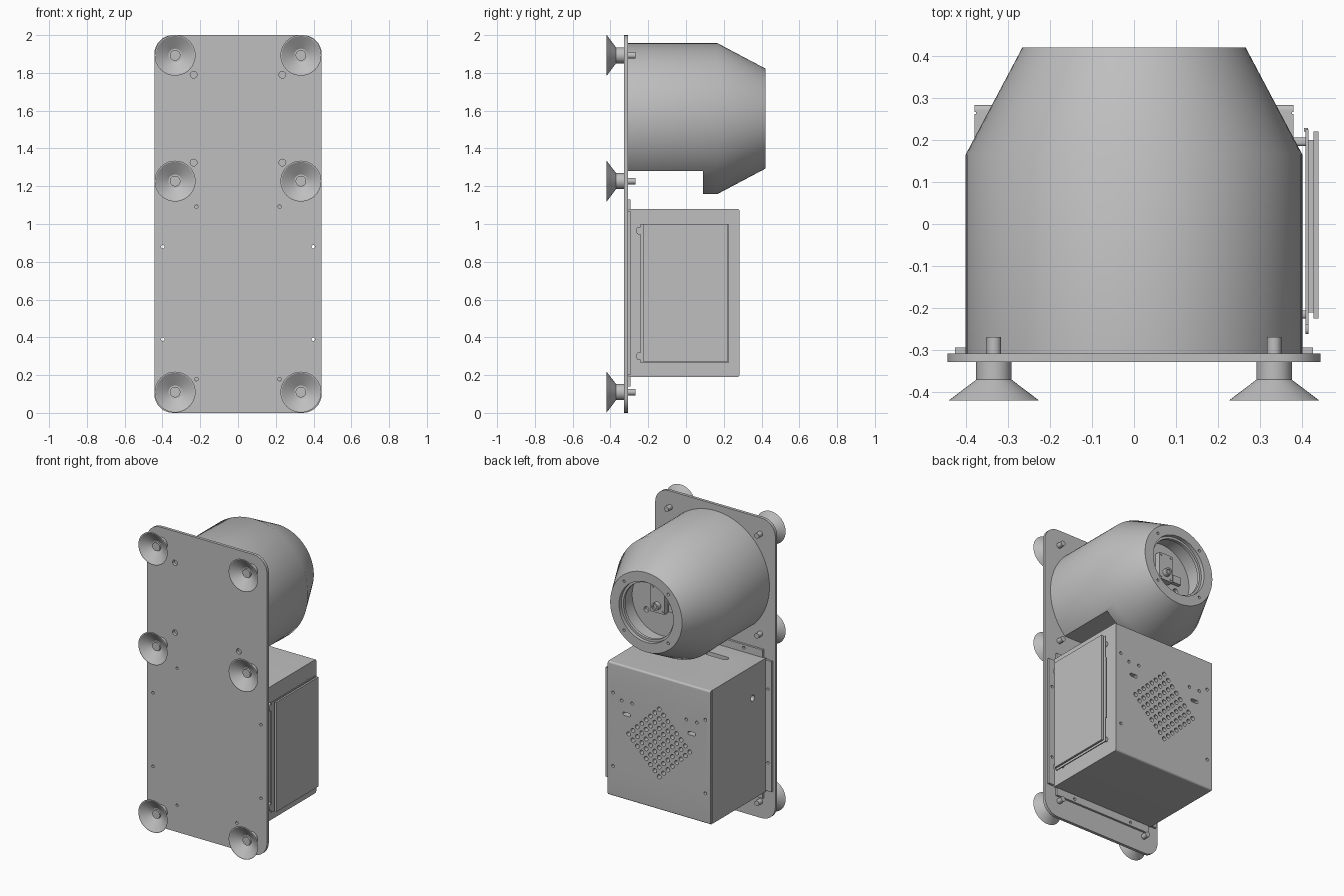
import bpy, bmesh, math
from mathutils import Matrix, Vector

old = bpy.data.objects.get("Cube")
if old:
    bpy.data.objects.remove(old, do_unlink=True)

GREY = (0.52, 0.52, 0.52, 1)
metal = bpy.data.materials.new("light grey")
metal.use_nodes = True
metal.diffuse_color = GREY
metal.node_tree.nodes["Principled BSDF"].inputs["Base Color"].default_value = GREY


def finish(name, bm):
    bmesh.ops.recalc_face_normals(bm, faces=bm.faces[:])
    mesh = bpy.data.meshes.new(name)
    bm.to_mesh(mesh)
    bm.free()
    mesh.materials.append(metal)
    ob = bpy.data.objects.new(name, mesh)
    bpy.context.collection.objects.link(ob)
    smooth(ob)
    return ob


def smooth(ob):
    for p in ob.data.polygons:
        p.use_smooth = True
    ob.data.set_sharp_from_angle(angle=math.radians(28))


def add_box(bm, lo, hi, axis=None, radius=0):
    """Box between two corners, edges along one axis optionally rounded."""
    lo, hi = Vector(lo), Vector(hi)
    m = Matrix.Translation((lo + hi) / 2) @ Matrix.Diagonal((*(hi - lo), 1))
    verts = bmesh.ops.create_cube(bm, size=1, matrix=m)["verts"]
    if axis is not None:
        edges = {e for v in verts for e in v.link_edges
                 if abs((e.verts[0].co - e.verts[1].co).normalized()[axis]) > 0.9}
        bmesh.ops.bevel(bm, geom=list(edges), offset=radius, segments=8,
                        profile=0.5, affect='EDGES')


def add_cyl(bm, centre, radius, depth, axis=1):
    turn = {0: Matrix.Rotation(math.pi / 2, 4, 'Y'),
            1: Matrix.Rotation(math.pi / 2, 4, 'X'), 2: Matrix()}[axis]
    bmesh.ops.create_cone(bm, cap_ends=True, segments=20, radius1=radius, radius2=radius,
                          depth=depth, matrix=Matrix.Translation(centre) @ turn)


def box(name, lo, hi, axis=None, radius=0):
    bm = bmesh.new()
    add_box(bm, lo, hi, axis, radius)
    return finish(name, bm)


def lathe(name, profile, x, z, steps):
    """Turn (radius, y) points around an axis along y."""
    bm = bmesh.new()
    verts = [bm.verts.new((r, y, 0)) for r, y in profile]
    edges = [bm.edges.new(pair) for pair in zip(verts, verts[1:])]
    bmesh.ops.spin(bm, geom=verts + edges, cent=(0, 0, 0), axis=(0, 1, 0),
                   angle=math.tau, steps=steps)
    bmesh.ops.remove_doubles(bm, verts=bm.verts[:], dist=0.0001)
    bmesh.ops.translate(bm, verts=bm.verts[:], vec=(x, 0, z))
    return finish(name, bm)


def cut(ob, bm):
    """Subtract the cutter mesh from a part and bake the result."""
    cutter = finish("cutter", bm)
    cutter.hide_render = True
    mod = ob.modifiers.new("cut", 'BOOLEAN')
    mod.operation, mod.solver, mod.object = 'DIFFERENCE', 'EXACT', cutter
    deps = bpy.context.evaluated_depsgraph_get()
    baked = bpy.data.meshes.new_from_object(ob.evaluated_get(deps))
    ob.modifiers.clear()
    ob.data = baked
    bpy.data.objects.remove(cutter, do_unlink=True)
    smooth(ob)


SIDES = (-1, 1)
BACK = 0.283          # rear face of the enclosure
PLATE = -0.308        # rear face of the mounting plate

# Mounting plate with screw holes
plate = box("mounting_plate", (-0.443, -0.328, 0), (0.443, PLATE, 2), 1, 0.1)
holes = bmesh.new()
for s in SIDES:
    for x, z, r in ((0.235, 1.79, 0.018), (0.235, 1.325, 0.018), (0.22, 1.092, 0.009),
                    (0.22, 0.178, 0.009), (0.398, 0.88, 0.009), (0.398, 0.39, 0.009)):
        add_cyl(holes, (s * x, -0.32, z), r, 0.1)
cut(plate, holes)

# Suction cups with their bolts
cup = [(0, -0.388), (0.028, -0.388), (0.028, -0.375), (0.035, -0.375), (0.102, -0.42),
       (0.108, -0.42), (0.042, -0.37), (0.042, -0.32), (0.017, -0.32),
       (0.017, -0.268), (0, -0.268)]
for s in SIDES:
    for z in (0.11, 1.227, 1.893):
        lathe("suction_cup", cup, s * 0.333, z, 40)

# Camera housing: tapered drum with a stepped opening, flattened below
HZ = 1.558
housing = lathe("camera_housing",
                [(0, PLATE), (0.4, PLATE), (0.4, 0.165), (0.265, 0.42), (0.2, 0.42),
                 (0.2, 0.395), (0.185, 0.395), (0.185, 0.375), (0.215, 0.375),
                 (0.215, 0.26), (0, 0.26)], 0, HZ, 96)
flat = bmesh.new()
add_box(flat, (-0.5, -0.5, 1), (0.5, 0.09, 1.28))
for sx in SIDES:
    for sz in SIDES:
        add_cyl(flat, (sx * 0.163, 0.42, HZ + sz * 0.163), 0.009, 0.04)
    add_cyl(flat, (sx * 0.11, 0.26, HZ - 0.07), 0.018, 0.04)
cut(housing, flat)

# Camera module inside the opening
box("camera_board", (-0.05, 0.26, HZ - 0.05), (0.05, 0.3, HZ + 0.13))
lathe("camera_lens", [(0, 0.3), (0.025, 0.3), (0.025, 0.33), (0.015, 0.33),
                      (0.015, 0.32), (0, 0.32)], 0, HZ, 24)
box("camera_connector", (-0.13, 0.26, HZ - 0.03), (-0.07, 0.285, HZ + 0.02))
for s in SIDES:
    for z in (-0.035, 0.115):
        lathe("board_screw", [(0.007, 0.3), (0.007, 0.306), (0, 0.306)], s * 0.037, HZ + z, 12)

# Electronics enclosure with vents, screw holes and cable slots
enclosure = box("enclosure", (-0.379, PLATE, 0.19), (0.379, BACK, 1.08), 0, 0.012)
vents = bmesh.new()
N, PITCH = 8, 0.0455
for i in range(N):
    for j in range(N):
        u, v = (i - (N - 1) / 2) * PITCH, (j - (N - 1) / 2) * PITCH
        add_cyl(vents, ((u - v) * math.sqrt(0.5), BACK, 0.635 + (u + v) * math.sqrt(0.5)),
                0.014, 0.08)
for s in SIDES:
    for x, z in ((0.34, 0.88), (0.34, 0.39), (0.277, 0.845), (0.2, 0.845)):
        add_cyl(vents, (s * x, BACK, z), 0.01, 0.06)
    add_box(vents, (s * 0.24 - 0.028, 0.24, 0.75), (s * 0.24 + 0.028, 0.3, 0.772), 1, 0.0105)
    # seam of the rear cover
    add_box(vents, (s * 0.381 - 0.005, 0.262, 0.15), (s * 0.381 + 0.005, 0.266, 1.2))
add_box(vents, (-0.2, -0.177, 1.03), (-0.04, -0.137, 1.1), 2, 0.0195)
add_cyl(vents, (-0.379, -0.16, 0.866), 0.02, 0.06, 0)
cut(enclosure, vents)

# Enclosure mounting flanges
for s in SIDES:
    a, b = sorted((s * 0.37, s * 0.425))
    side = box("side_flange", (a, PLATE, 0.2), (b, -0.294, 1.07))
    holes = bmesh.new()
    for z in (0.39, 0.88):
        add_cyl(holes, (s * 0.398, -0.3, z), 0.009, 0.1)
    cut(side, holes)
for name, z, hole in (("top_flange", 1.07, 1.108), ("bottom_flange", 0.14, 0.162)):
    flange = box(name, (-0.36, PLATE, z), (0.36, -0.294, z + 0.06))
    holes = bmesh.new()
    for s in SIDES:
        add_cyl(holes, (s * 0.22, -0.3, hole), 0.009, 0.1)
    cut(flange, holes)

# Side door: backing plate, core, cover, standoffs and hinge tabs
box("door_backing", (0.408, -0.24, 0.265), (0.415, 0.225, 1.0))
box("door_core", (0.415, -0.21, 0.285), (0.426, 0.2, 0.985))
box("door_cover", (0.426, -0.224, 0.27), (0.439, 0.22, 1.0))
box("door_latch", (0.404, 0.22, 0.43), (0.414, 0.228, 0.85))
for z in (0.3, 0.965):
    box("hinge_tab", (0.408, -0.262, z - 0.02), (0.415, -0.23, z + 0.02), 0, 0.012)
    for y in (-0.215, 0.195):
        box("door_standoff", (0.37, y - 0.01, z - 0.015), (0.41, y + 0.01, z + 0.015), 0, 0.008)
